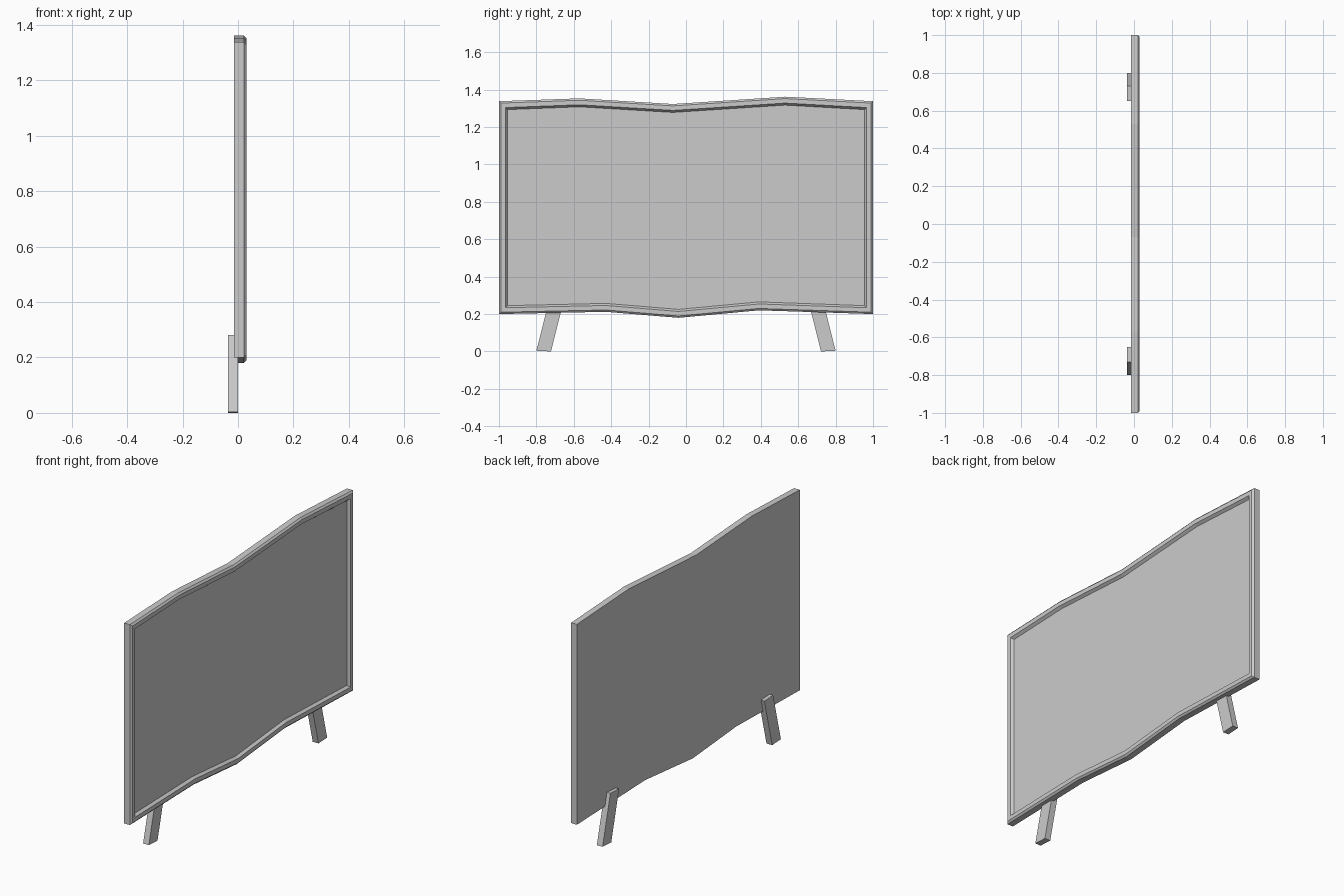
import bpy, bmesh

if "Cube" in bpy.data.objects:
    bpy.data.objects.remove(bpy.data.objects["Cube"])

# Wavy outlines (y, z), left to right
BOTTOM = [(-1, 0.20), (-0.43, 0.212), (-0.04, 0.18), (0.39, 0.22), (1, 0.20)]
TOP = [(-1, 1.338), (-0.57, 1.353), (-0.07, 1.323), (0.53, 1.362), (1, 1.338)]


def finish(bm, name):
    bmesh.ops.recalc_face_normals(bm, faces=bm.faces)
    mesh = bpy.data.meshes.new(name)
    bm.to_mesh(mesh)
    bm.free()
    obj = bpy.data.objects.new(name, mesh)
    bpy.context.collection.objects.link(obj)
    return obj


def loft(name, rings):
    """Skin successive rings of points and cap both ends."""
    bm = bmesh.new()
    loops = [[bm.verts.new(p) for p in ring] for ring in rings]
    n = len(loops[0])
    for a, b in zip(loops, loops[1:]):
        for i in range(n):
            j = (i + 1) % n
            bm.faces.new((a[i], a[j], b[j], b[i]))
    bm.faces.new(loops[0])
    bm.faces.new(loops[-1])
    return finish(bm, name)


def board_ring(inset, x):
    def side(points, dz):
        return [(x, max(-1 + inset, min(1 - inset, y)), z + dz) for y, z in points]
    return side(BOTTOM, inset) + side(TOP[::-1], -inset)


# Board with bevelled frame and recessed panel: (inset, x) cross-section
SECTION = [(0, -0.015), (0, 0.021), (0.010, 0.030), (0.034, 0.030), (0.045, 0.015)]
loft("framed_board", [board_ring(d, x) for d, x in SECTION])

# Splayed legs, mirrored left and right
LEG = [(0.80, 0.004), (0.722, 0.0), (0.652, 0.277), (0.73, 0.281)]
for name, s in (("left_leg", -1), ("right_leg", 1)):
    loft(name, [[(x, s * y, z) for y, z in LEG] for x in (-0.036, 0.0)])
